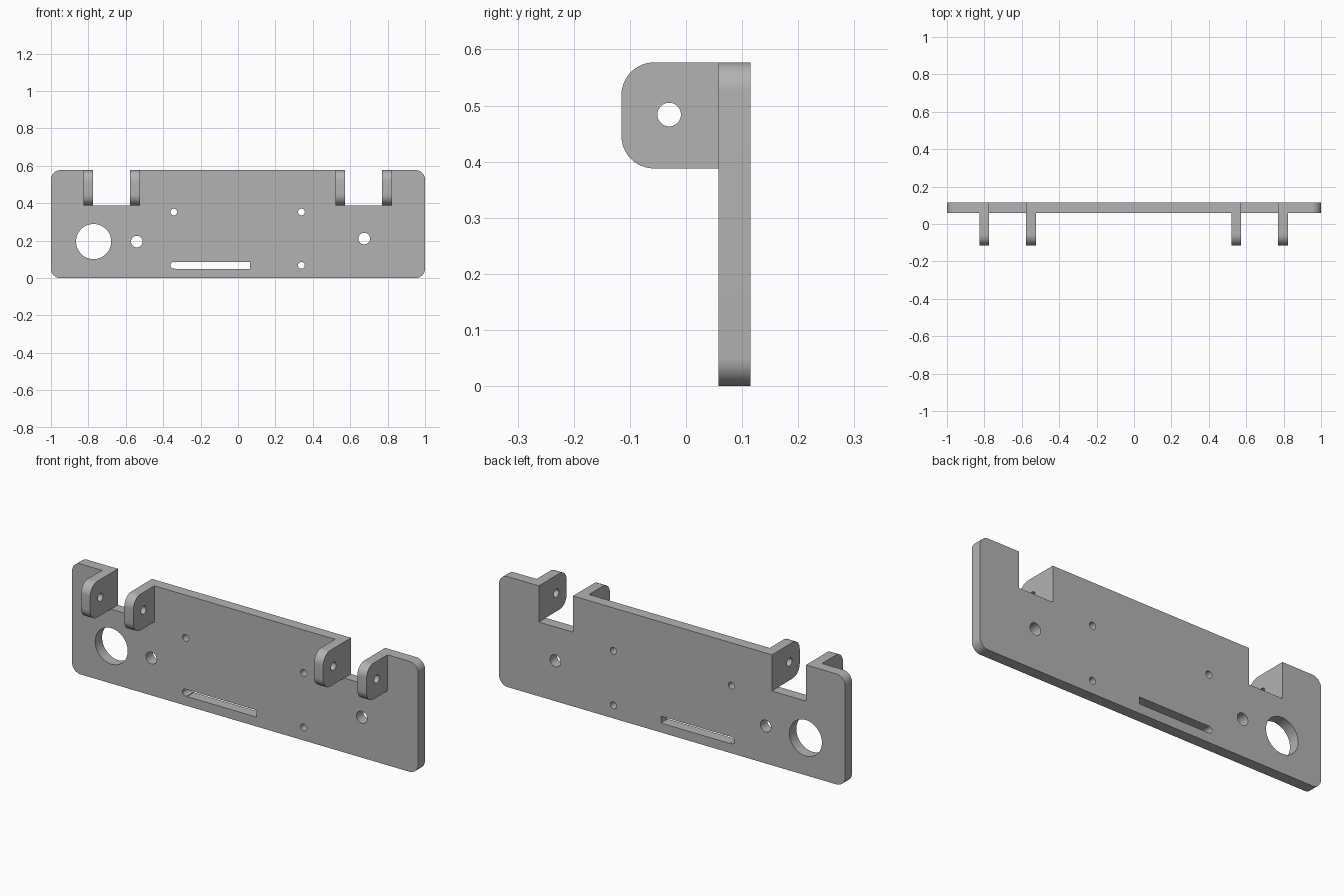
import bpy
import bmesh
import math
from mathutils import Vector

if "Cube" in bpy.data.objects:
    bpy.data.objects.remove(bpy.data.objects["Cube"], do_unlink=True)

# Main dimensions
HEIGHT, BACK, FACE = 0.577, 0.115, 0.058
NOTCH_Z = 0.388
TAB_T = 0.053
NOTCHES = [(-0.774, -0.577), (0.573, 0.770)]

grey = bpy.data.materials.new("steel grey")
grey.use_nodes = True
grey.diffuse_color = (0.45, 0.45, 0.45, 1)
grey.node_tree.nodes["Principled BSDF"].inputs["Base Color"].default_value = (0.45, 0.45, 0.45, 1)


def rounded(corners, steps=12):
    """Outline from (u, v, radius) right-angled corners."""
    points = []
    for i, (u, v, r) in enumerate(corners):
        p = Vector((u, v))
        if r == 0:
            points.append(p)
            continue
        a = (Vector(corners[i - 1][:2]) - p).normalized() * r
        b = (Vector(corners[(i + 1) % len(corners)][:2]) - p).normalized() * r
        for k in range(steps + 1):
            t = k / steps * math.pi / 2
            points.append(p + a * (1 - math.sin(t)) + b * (1 - math.cos(t)))
    return points


def circle(u, v, r, n=48):
    return [Vector((u + r * math.cos(2 * math.pi * k / n),
                    v + r * math.sin(2 * math.pi * k / n))) for k in range(n)]


def prism(name, outline, axis, start, end):
    """Extrude an outline along y (u is x) or along x (u is y)."""
    bm = bmesh.new()
    place = (lambda p: (p.x, start, p.y)) if axis == "y" else (lambda p: (start, p.x, p.y))
    face = bm.faces.new([bm.verts.new(place(p)) for p in outline])
    grown = bmesh.ops.extrude_face_region(bm, geom=[face])["geom"]
    shift = (0, end - start, 0) if axis == "y" else (end - start, 0, 0)
    bmesh.ops.translate(bm, vec=shift, verts=[g for g in grown if isinstance(g, bmesh.types.BMVert)])
    bmesh.ops.recalc_face_normals(bm, faces=bm.faces)
    mesh = bpy.data.meshes.new(name)
    bm.to_mesh(mesh)
    bm.free()
    mesh.materials.append(grey)
    obj = bpy.data.objects.new(name, mesh)
    bpy.context.collection.objects.link(obj)
    return obj


def finish(obj, cutters):
    """Cut the openings, apply them, and smooth the round edges."""
    for cutter in cutters:
        cutter.hide_render = True
        mod = obj.modifiers.new("opening", "BOOLEAN")
        mod.operation, mod.solver, mod.object = "DIFFERENCE", "EXACT", cutter
    bpy.ops.object.select_all(action="DESELECT")
    obj.select_set(True)
    bpy.context.view_layer.objects.active = obj
    for mod in list(obj.modifiers):
        bpy.ops.object.modifier_apply(modifier=mod.name)
    for cutter in cutters:
        bpy.data.objects.remove(cutter, do_unlink=True)
    bpy.ops.object.shade_smooth_by_angle(angle=math.radians(30))


# Back plate with rounded corners and two notches in the top edge
R = 0.05
outline = [(-1, 0, R), (1, 0, R), (1, HEIGHT, R)]
for x0, x1 in reversed(NOTCHES):
    outline += [(x1, HEIGHT, 0), (x1, NOTCH_Z, 0), (x0, NOTCH_Z, 0), (x0, HEIGHT, 0)]
outline.append((-1, HEIGHT, R))
plate = prism("back_plate", rounded(outline), "y", FACE, BACK)

# Round holes (x, z, radius) and the cable slot
holes = [(-0.772, 0.195, 0.094), (-0.541, 0.195, 0.031), (0.675, 0.211, 0.031)]
holes += [(x, z, 0.018) for x in (-0.343, 0.339) for z in (0.068, 0.353)]
cutters = [prism("hole_cutter", circle(*h), "y", 0, 0.2) for h in holes]
slot = [(-0.335, 0.049, 0), (0.065, 0.049, 0), (0.065, 0.085, 0), (-0.335, 0.085, 0)]
cutters.append(prism("slot_cutter", rounded(slot), "y", 0, 0.2))
finish(plate, cutters)

# Hinge tabs standing forward at both sides of each notch
TAB_R = 0.058
tab_outline = rounded([(-0.115, NOTCH_Z, TAB_R), (FACE, NOTCH_Z, 0),
                       (FACE, HEIGHT, 0), (-0.115, HEIGHT, TAB_R)])
for side, (x0, x1) in zip(("right", "left"), NOTCHES):
    for place, x in (("low_x", x0 - TAB_T), ("high_x", x1)):
        tab = prism(f"{side}_hinge_tab_{place}", tab_outline, "x", x, x + TAB_T)
        finish(tab, [prism("pin_cutter", circle(-0.03, 0.484, 0.021), "x", x - 0.05, x + 0.1)])
